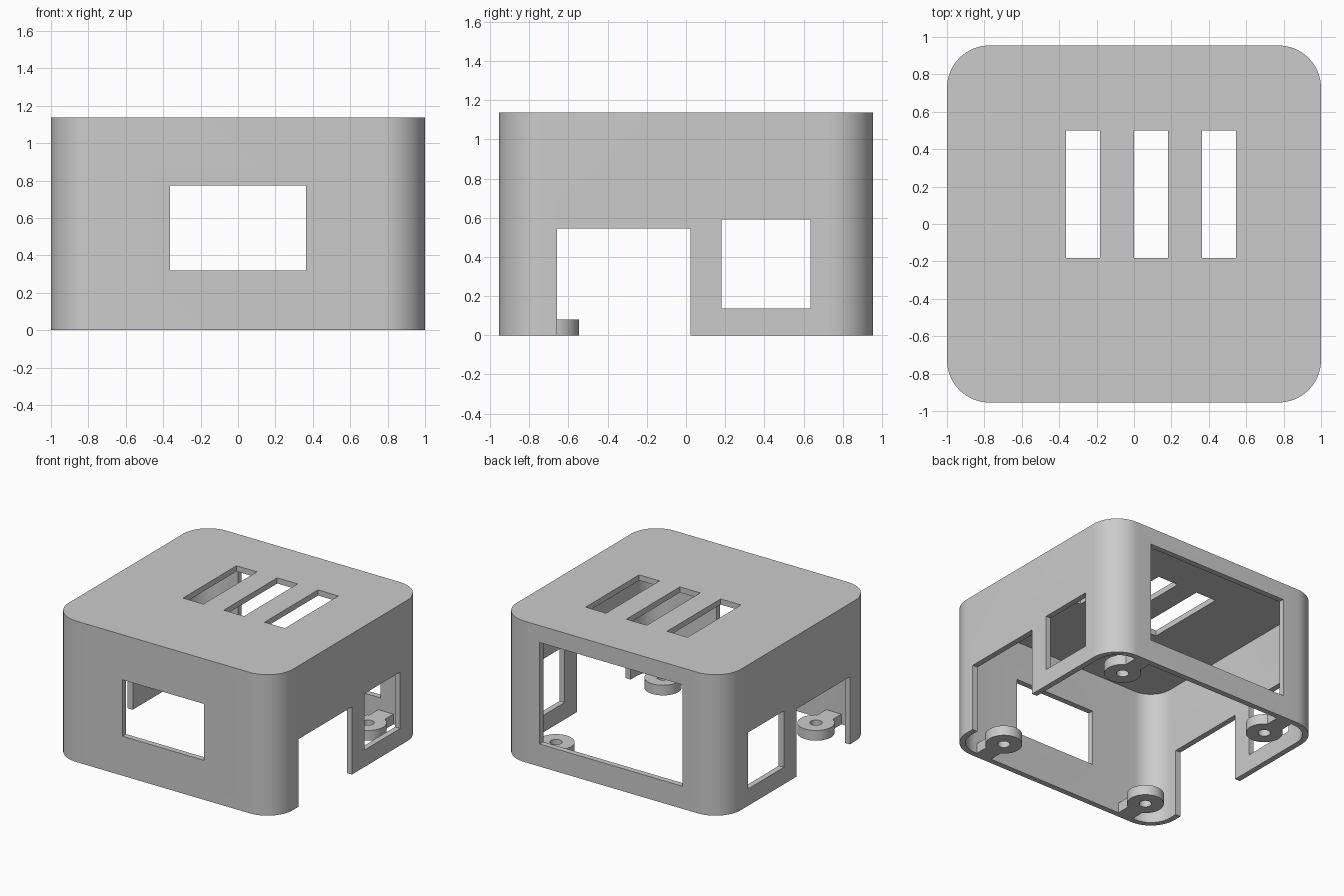
import bpy, bmesh, math

if "Cube" in bpy.data.objects:
    bpy.data.objects.remove(bpy.data.objects["Cube"], do_unlink=True)

MM = 1 / 22          # the case is laid out in whole millimetres, 44 wide
WIDTH, DEPTH, HEIGHT, WALL, RADIUS = 44, 42, 25, 1, 5

grey = bpy.data.materials.new("light grey plastic")
grey.use_nodes = True
colour = (0.6, 0.6, 0.6, 1)
grey.diffuse_color = colour
grey.node_tree.nodes["Principled BSDF"].inputs["Base Color"].default_value = colour


def prism(name, outline, z0, z1):
    """Extrude a flat outline from z0 to z1 (millimetres)."""
    bm = bmesh.new()
    face = bm.faces.new([bm.verts.new((x * MM, y * MM, z0 * MM)) for x, y in outline])
    top = bmesh.ops.extrude_face_region(bm, geom=[face])["geom"]
    bmesh.ops.translate(bm, vec=(0, 0, (z1 - z0) * MM),
                        verts=[g for g in top if isinstance(g, bmesh.types.BMVert)])
    bmesh.ops.recalc_face_normals(bm, faces=bm.faces)
    mesh = bpy.data.meshes.new(name)
    bm.to_mesh(mesh)
    bm.free()
    mesh.materials.append(grey)
    obj = bpy.data.objects.new(name, mesh)
    bpy.context.collection.objects.link(obj)
    return obj


def rounded(w, d, r, steps=16):
    points = []
    for i, (sx, sy) in enumerate([(1, 1), (-1, 1), (-1, -1), (1, -1)]):
        for k in range(steps + 1):
            a = math.pi / 2 * (i + k / steps)
            points.append((sx * (w / 2 - r) + r * math.cos(a),
                           sy * (d / 2 - r) + r * math.sin(a)))
    return points


def circle(cx, cy, r, steps=40):
    return [(cx + r * math.cos(math.tau * k / steps),
             cy + r * math.sin(math.tau * k / steps)) for k in range(steps)]


def box(x0, x1, y0, y1, z0, z1):
    return prism("cutter", [(x0, y0), (x1, y0), (x1, y1), (x0, y1)], z0, z1)


def combine(obj, tool, operation):
    """Apply a boolean and discard the tool."""
    bpy.context.view_layer.objects.active = obj
    mod = obj.modifiers.new("boolean", "BOOLEAN")
    mod.object, mod.operation, mod.solver = tool, operation, "EXACT"
    bpy.ops.object.modifier_apply(modifier=mod.name)
    bpy.data.objects.remove(tool, do_unlink=True)


def smooth(obj):
    bpy.ops.object.select_all(action="DESELECT")
    obj.select_set(True)
    bpy.context.view_layer.objects.active = obj
    bpy.ops.object.shade_smooth_by_angle(angle=math.radians(30))


# Hollow rounded shell, open underneath
shell = prism("case_shell", rounded(WIDTH, DEPTH, RADIUS), 0, HEIGHT)
cavity = prism("cavity", rounded(WIDTH - 2 * WALL, DEPTH - 2 * WALL, RADIUS - WALL),
               -1, HEIGHT - WALL)
combine(shell, cavity, "DIFFERENCE")

# Front window, back window, side notches and side windows
openings = [(-8, 8, -23, -18, 7, 17),
            (-14, 14, 18, 23, 4, 22),
            (-24, 24, -14.5, 0.5, -1, 12),
            (-24, 24, 4, 14, 3, 13)]
# Roof vents
openings += [(x, x + 4, -4, 11, 22, 27) for x in (-8, 0, 8)]
for opening in openings:
    combine(shell, box(*opening), "DIFFERENCE")
smooth(shell)

# Screw tabs in the four corners, each with an arm to the nearest end wall
for sy, end in ((-1, "front"), (1, "back")):
    for sx, side in ((1, "left"), (-1, "right")):
        x, y = 15 * sx, 15 * sy
        tab = prism(f"screw_tab_{end}_{side}", circle(x, y, 3), 0, 1.8)
        y_wall = sy * (DEPTH / 2 - WALL)
        arm = box(x - 1.5, x + 1.5, min(y, y_wall), max(y, y_wall), 0, 1.8)
        combine(tab, arm, "UNION")
        combine(tab, prism("screw_hole", circle(x, y, 1), -1, 3), "DIFFERENCE")
        smooth(tab)
